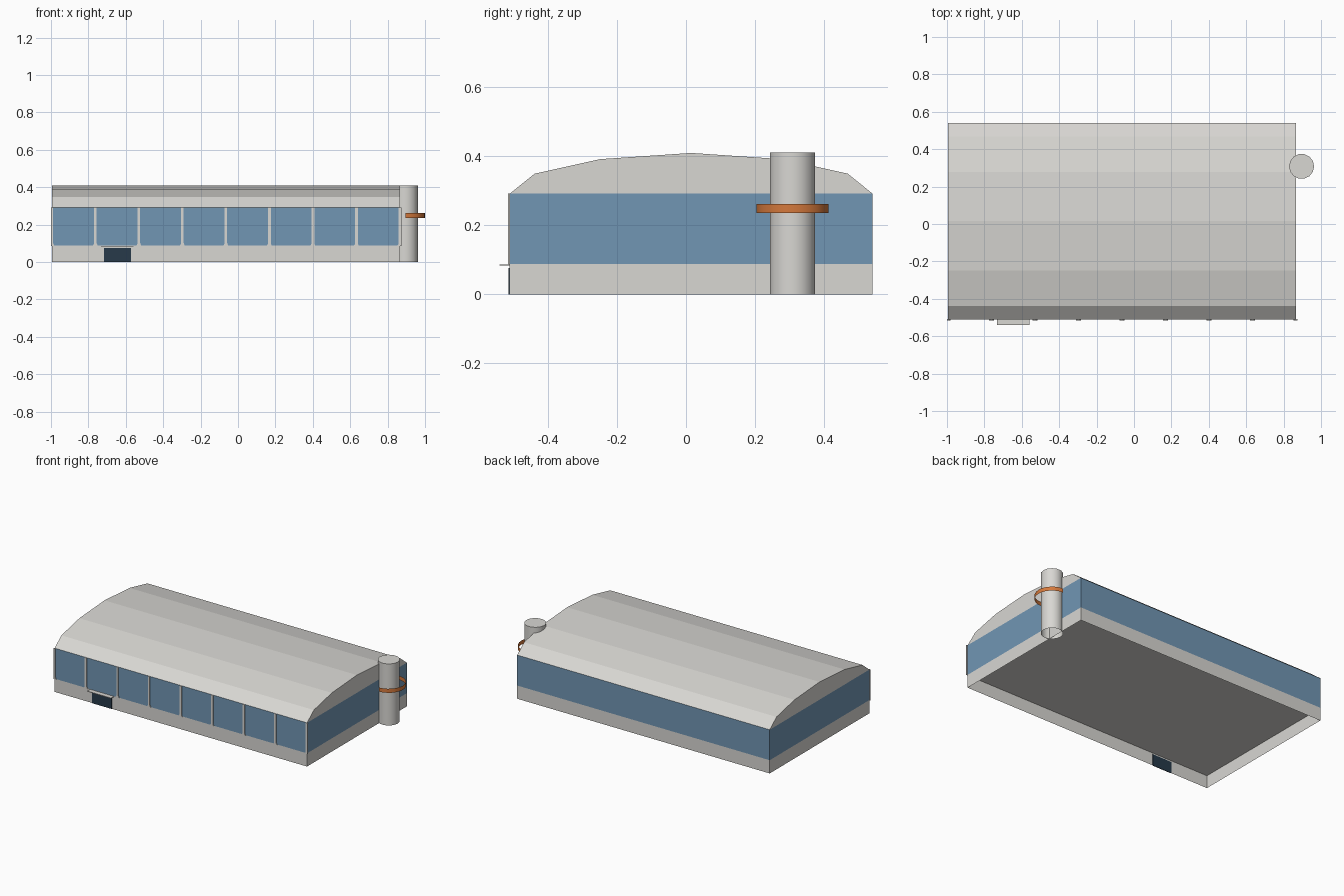
import bpy, bmesh, math

if "Cube" in bpy.data.objects:
    bpy.data.objects.remove(bpy.data.objects["Cube"])

X0, X1, Y0, Y1 = -0.995, 0.866, -0.51, 0.54
SILL, EAVE = 0.088, 0.291


def material(name, rgb):
    m = bpy.data.materials.new(name)
    m.diffuse_color = (*rgb, 1)
    m.use_nodes = True
    m.node_tree.nodes["Principled BSDF"].inputs["Base Color"].default_value = m.diffuse_color
    return m


GREY = material("light grey", (0.69, 0.68, 0.65))
BLUE = material("glass blue", (0.165, 0.305, 0.456))
ORANGE = material("orange", (0.66, 0.19, 0.045))
NAVY = material("dark navy", (0.02, 0.042, 0.068))


def add_object(name, bm, mat, fix_normals=True):
    if fix_normals:
        bmesh.ops.recalc_face_normals(bm, faces=bm.faces)
    me = bpy.data.meshes.new(name)
    bm.to_mesh(me)
    bm.free()
    me.materials.append(mat)
    ob = bpy.data.objects.new(name, me)
    bpy.context.collection.objects.link(ob)
    return ob


def prism(name, points, offset, mat, caps=True, closed=True):
    """Sweep an outline of 3D points along an offset."""
    bm = bmesh.new()
    a = [bm.verts.new(p) for p in points]
    b = [bm.verts.new([p[i] + offset[i] for i in range(3)]) for p in points]
    n = len(points)
    for i in range(n if closed else n - 1):
        j = (i + 1) % n
        bm.faces.new((a[i], a[j], b[j], b[i]))
    if caps:
        bm.faces.new(a)
        bm.faces.new(b)
    return add_object(name, bm, mat)


def box(name, x0, x1, y0, y1, z0, z1, mat, caps=True):
    pts = [(x0, y0, z0), (x1, y0, z0), (x1, y1, z0), (x0, y1, z0)]
    return prism(name, pts, (0, 0, z1 - z0), mat, caps)


def smooth(ob):
    bpy.ops.object.select_all(action='DESELECT')
    bpy.context.view_layer.objects.active = ob
    ob.select_set(True)
    bpy.ops.object.shade_smooth_by_angle(angle=math.radians(40))


# Base walls, open underneath, with the floor slab just below the glass
box("base_walls", X0, X1, Y0, Y1, 0, SILL, GREY, caps=False)
box("floor_slab", X0 + .001, X1 - .001, Y0 + .001, Y1 - .001, SILL - .004, SILL - .001, GREY)

# Glass band all the way round
box("glass_band", X0, X1, Y0, Y1, SILL, EAVE, BLUE, caps=False)

# Faceted vaulted roof
roof = [(Y0, EAVE), (-.438, .349), (-.249, .391), (.015, .409),
        (.279, .391), (.468, .349), (Y1, EAVE)]
prism("roof", [(X0, y, z) for y, z in roof], (X1 - X0, 0, 0), GREY)

# Front mullions, flared at the foot
half = [(.014, SILL - .001), (.010, SILL + .005), (.007, SILL + .013), (.007, EAVE)]
for i in range(9):
    cx = X0 + (X1 - X0) * i / 8
    left = -1 if i > 0 else -.4          # end posts carry a flare only on the inside
    right = 1 if i < 8 else .4
    pts = [(cx + (w * right if i < 8 else min(w, .007)), Y0 - .005, z) for w, z in half]
    pts += [(cx + (w * left if i > 0 else -min(w, .005)), Y0 - .005, z)
            for w, z in reversed(half)]
    prism("mullion", pts, (0, .006, 0), GREY)

# Entrance door and canopy
box("door", -.717, -.573, Y0 - .003, Y0 + .001, 0, .076, NAVY)
box("door_canopy", -.733, -.558, -.54, Y0, .083, .087, GREY)

# Round tower at the right end, open at the bottom
TX, TY, SIDES = .896, .308, 14
circle = [(TX + .067 * math.cos(math.tau * i / SIDES),
           TY + .067 * math.sin(math.tau * i / SIDES)) for i in range(SIDES)]
bm = bmesh.new()
low = [bm.verts.new((x, y, 0)) for x, y in circle]
top = [bm.verts.new((x, y, .41)) for x, y in circle]
for i in range(SIDES):
    j = (i + 1) % SIDES
    bm.faces.new((low[i], low[j], top[j], top[i]))
bm.faces.new(top)
smooth(add_object("tower", bm, GREY, False))

# Half-round orange band standing off the tower
arc = [(TX + .104 * math.cos(a), TY + .104 * math.sin(a), .235)
       for a in (math.pi * (i / 12 - .5) for i in range(13))]
smooth(prism("tower_band", arc, (0, 0, .027), ORANGE, caps=False, closed=False))
